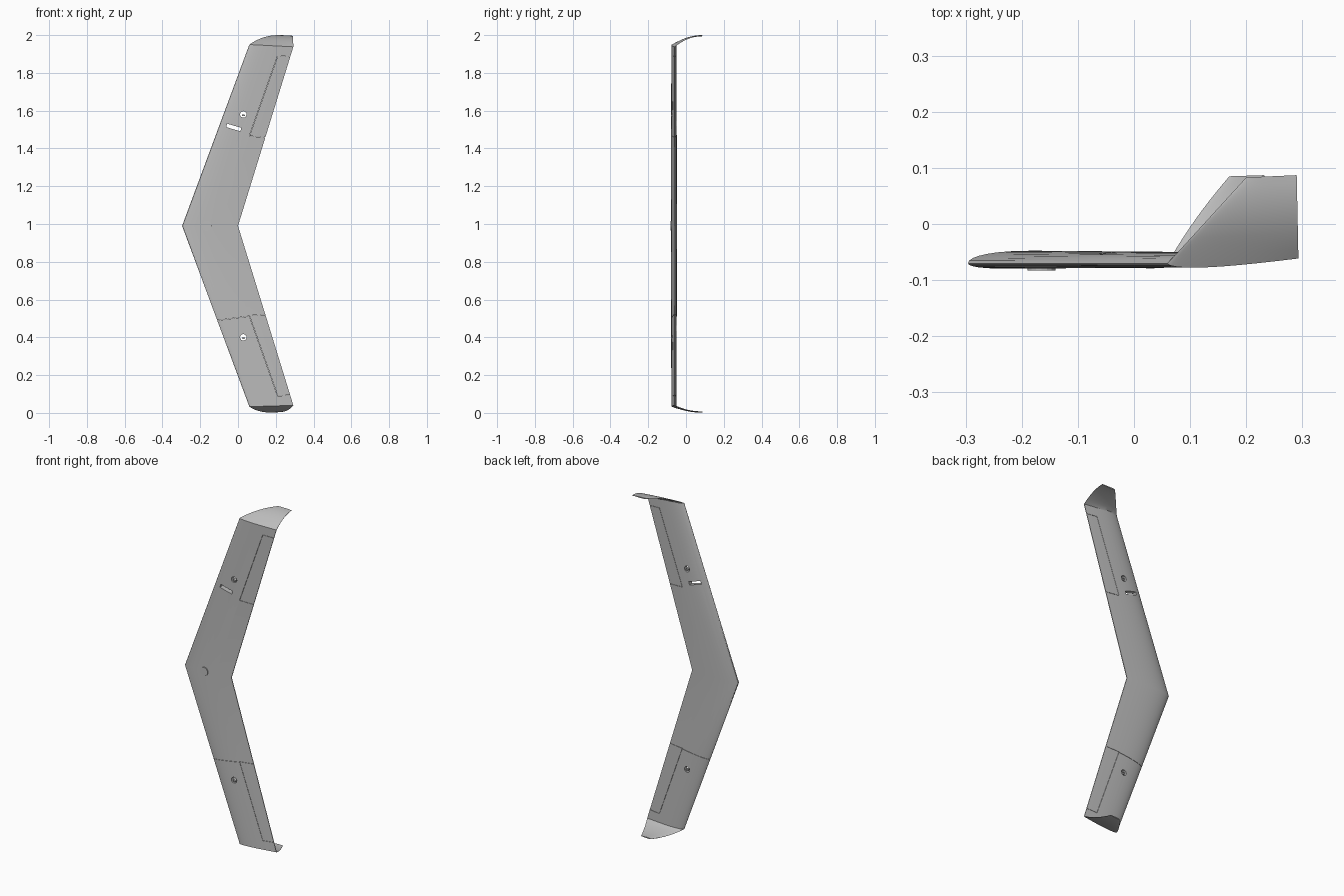
import bpy, bmesh, math
from mathutils import Vector, Matrix

cube = bpy.data.objects.get("Cube")
if cube:
    bpy.data.objects.remove(cube)

grey = bpy.data.materials.new("light_grey")
grey.use_nodes = True
grey.diffuse_color = (0.5, 0.5, 0.5, 1)
grey.node_tree.nodes["Principled BSDF"].inputs["Base Color"].default_value = (0.5, 0.5, 0.5, 1)


def make_object(name, bm):
    bmesh.ops.recalc_face_normals(bm, faces=bm.faces)
    mesh = bpy.data.meshes.new(name)
    bm.to_mesh(mesh)
    bm.free()
    mesh.materials.append(grey)
    obj = bpy.data.objects.new(name, mesh)
    bpy.context.collection.objects.link(obj)
    return obj


def smooth(obj):
    bpy.ops.object.select_all(action='DESELECT')
    obj.select_set(True)
    bpy.context.view_layer.objects.active = obj
    bpy.ops.object.shade_smooth_by_angle(angle=math.radians(30))


# Aerofoil: fuller on the +y side, flatter on the -y side
STEPS = 18
UPPER, LOWER = 0.019, 0.012


def half_depth(u):
    return (2.969 * u ** 0.5 - 1.26 * u - 3.516 * u ** 2 + 2.843 * u ** 3 - 0.9 * u ** 4)


def section(lead, trail, normal, scale):
    lead, trail = Vector(lead), Vector(trail)
    normal = Vector(normal).normalized()
    us = [(1 - math.cos(math.pi * i / STEPS)) / 2 for i in range(STEPS + 1)]
    loop = [(u, UPPER * half_depth(u)) for u in reversed(us)]
    loop += [(u, -LOWER * half_depth(u)) for u in us[1:]]
    return [lead.lerp(trail, u) + normal * v * scale for u, v in loop]


def loft(name, sections):
    bm = bmesh.new()
    rings = [[bm.verts.new(p) for p in s] for s in sections]
    n = len(rings[0])
    for a, b in zip(rings, rings[1:]):
        for i in range(n):
            j = (i + 1) % n
            bm.faces.new((a[i], a[j], b[j], b[i]))
    bm.faces.new(rings[0])
    bm.faces.new(rings[-1])
    return make_object(name, bm)


# Swept wing, standing on one tip
ROOT = ((-0.296, -0.07, 0.99), (0, -0.06, 0.99), (0, 1, 0), 1)
TOP = ((0.06, -0.07, 1.95), (0.293, -0.06, 1.938), (0, 1, 0), 0.85)
BOTTOM = ((0.06, -0.07, 0.033), (0.293, -0.06, 0.04), (0, 1, 0), 0.85)
wing = loft("wing", [section(*s) for s in (BOTTOM, ROOT, TOP)])


# Curved winglets sweeping back toward +y
def winglet(name, base, tip_lead, tip_trail, bulge):
    sections = [section(*base)]
    lead0, trail0 = Vector(base[0]), Vector(base[1])
    lead1, trail1 = Vector(tip_lead), Vector(tip_trail)
    count = 10
    for i in range(1, count + 1):
        t = i / count
        rise = 1 - (1 - t) ** 2
        points = []
        for a, b in ((lead0, lead1), (trail0, trail1)):
            p = a.lerp(b, t)
            p.z = a.z + (b.z - a.z) * rise
            points.append(p)
        points[0].x -= bulge * 4 * t * (1 - t)
        slope = 2 * (lead1.z - lead0.z) * (1 - t) / (lead1.y - lead0.y)
        inward = -1 if lead1.z > lead0.z else 1
        normal = Vector((0, -slope * inward, inward))
        sections.append(section(*points, normal, max(0.2, 0.4 - t)))
    smooth(loft(name, sections))


winglet("upper_winglet", TOP, (0.2, 0.083, 1.998), (0.29, 0.087, 1.996), 0)
winglet("lower_winglet", BOTTOM, (0.17, 0.085, 0.003), (0.232, 0.087, 0.006), 0.006)


# Cut-outs through the wing
def cut(bm):
    cutter = make_object("cutter", bm)
    cutter.hide_render = True
    mod = wing.modifiers.new("cut", 'BOOLEAN')
    mod.operation = 'DIFFERENCE'
    mod.solver = 'EXACT'
    mod.object = cutter
    bpy.context.view_layer.objects.active = wing
    bpy.ops.object.modifier_apply(modifier=mod.name)
    bpy.data.objects.remove(cutter)


def bar(start, end, width, depth=0.1, y=-0.065):
    a, b = (Vector((p[0], y, p[1])) for p in (start, end))
    d = b - a
    bm = bmesh.new()
    bmesh.ops.create_cube(bm, size=1)
    place = Matrix.Translation((a + b) / 2) @ Matrix.Rotation(-math.atan2(d.z, d.x), 4, 'Y')
    bm.transform(place @ Matrix.Diagonal((d.length, depth, width, 1)))
    return bm


def disc(x, y, z, radius, depth):
    bm = bmesh.new()
    bmesh.ops.create_cone(bm, cap_ends=True, segments=16, radius1=radius,
                          radius2=radius, depth=depth)
    bm.transform(Matrix.Translation((x, y, z)) @ Matrix.Rotation(math.pi / 2, 4, 'X'))
    return bm


cut(bar((-0.06, 1.522), (0.015, 1.5), 0.019))
for z in (1.58, 0.4):
    cut(disc(0.028, -0.065, z, 0.017, 0.1))

# Fine seams: ailerons on both halves, and a panel joint on the lower half
SEAM = 0.0015
for flip in (False, True):
    def at(x, z):
        return (x, 1.98 - z if flip else z)
    cut(bar(at(0.06, 0.515), at(0.21, 0.09), SEAM))
    cut(bar(at(0.06, 0.515), at(0.2, 0.524), SEAM))
    cut(bar(at(0.21, 0.09), at(0.32, 0.097), SEAM))
cut(bar((-0.16, 0.483), (0.059, 0.512), SEAM))
smooth(wing)

# Small control horns in the round openings
for name, z in (("upper_horn", 1.58), ("lower_horn", 0.4)):
    make_object(name, bar((0.022, z - 0.003), (0.036, z - 0.006), 0.008, 0.03, -0.064))

# Low boss near the nose
make_object("nose_boss", disc(-0.165, -0.08, 0.99, 0.025, 0.006))
